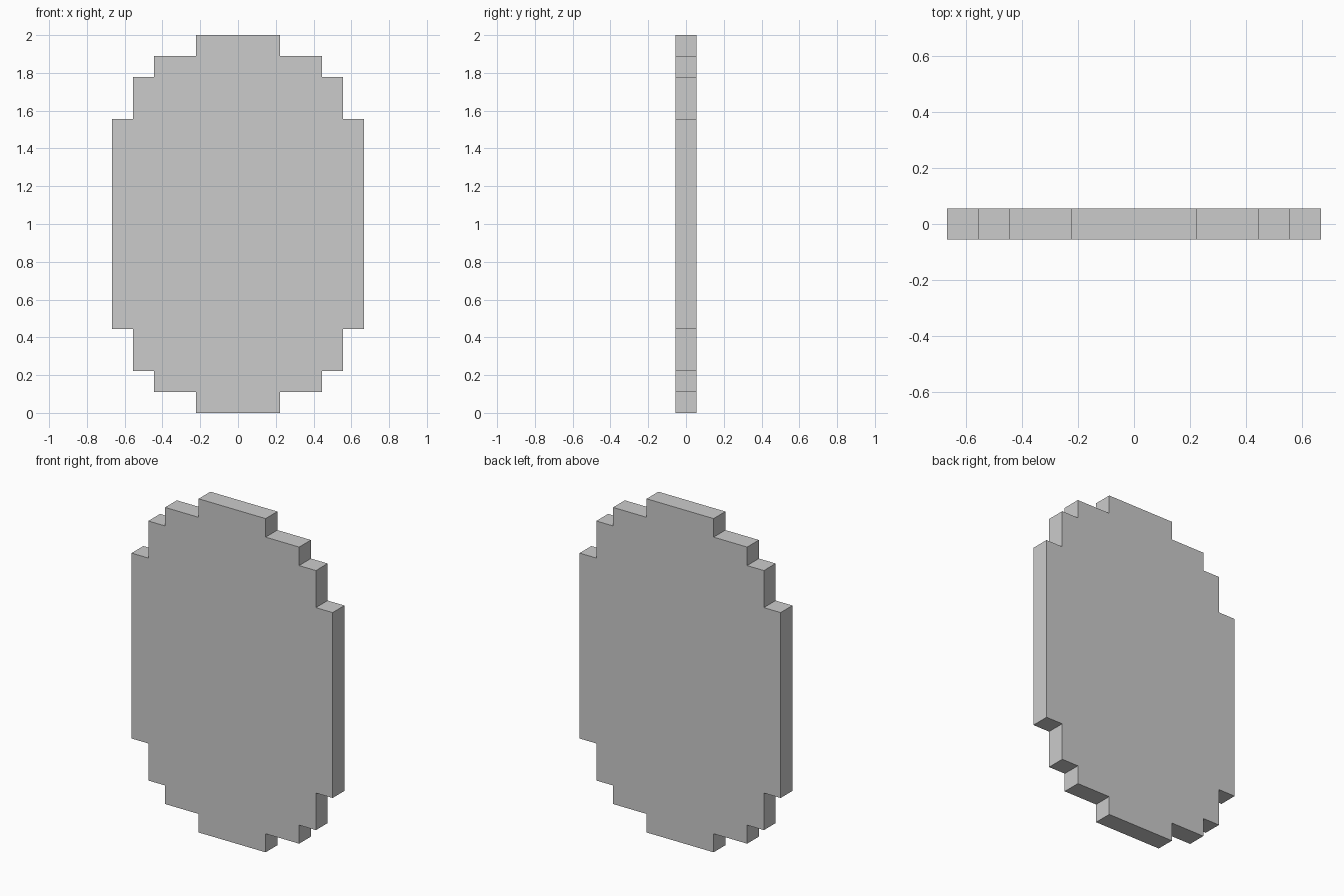
import bpy, bmesh
from mathutils import Vector

if "Cube" in bpy.data.objects:
    bpy.data.objects.remove(bpy.data.objects["Cube"])

U = 2 / 18            # one step of the pixel-like outline
HEIGHT = 18           # total height in steps

# Lower right quarter of the stepped outline, mirrored up and then across
quarter = [(2, 0), (2, 1), (4, 1), (4, 2), (5, 2), (5, 4), (6, 4)]
right = quarter + [(x, HEIGHT - z) for x, z in reversed(quarter)]
outline = right + [(-x, z) for x, z in reversed(right)]

# Flat front face, extruded backwards by one step
bm = bmesh.new()
front = bm.faces.new([bm.verts.new((x * U, -U / 2, z * U)) for x, z in outline])
back = bmesh.ops.extrude_face_region(bm, geom=[front], use_keep_orig=True)
bmesh.ops.translate(bm, vec=Vector((0, U, 0)),
                    verts=[g for g in back["geom"] if isinstance(g, bmesh.types.BMVert)])
bmesh.ops.recalc_face_normals(bm, faces=bm.faces)

mesh = bpy.data.meshes.new("stepped_oval_plate")
bm.to_mesh(mesh)
bm.free()
plate = bpy.data.objects.new("stepped_oval_plate", mesh)
bpy.context.collection.objects.link(plate)
